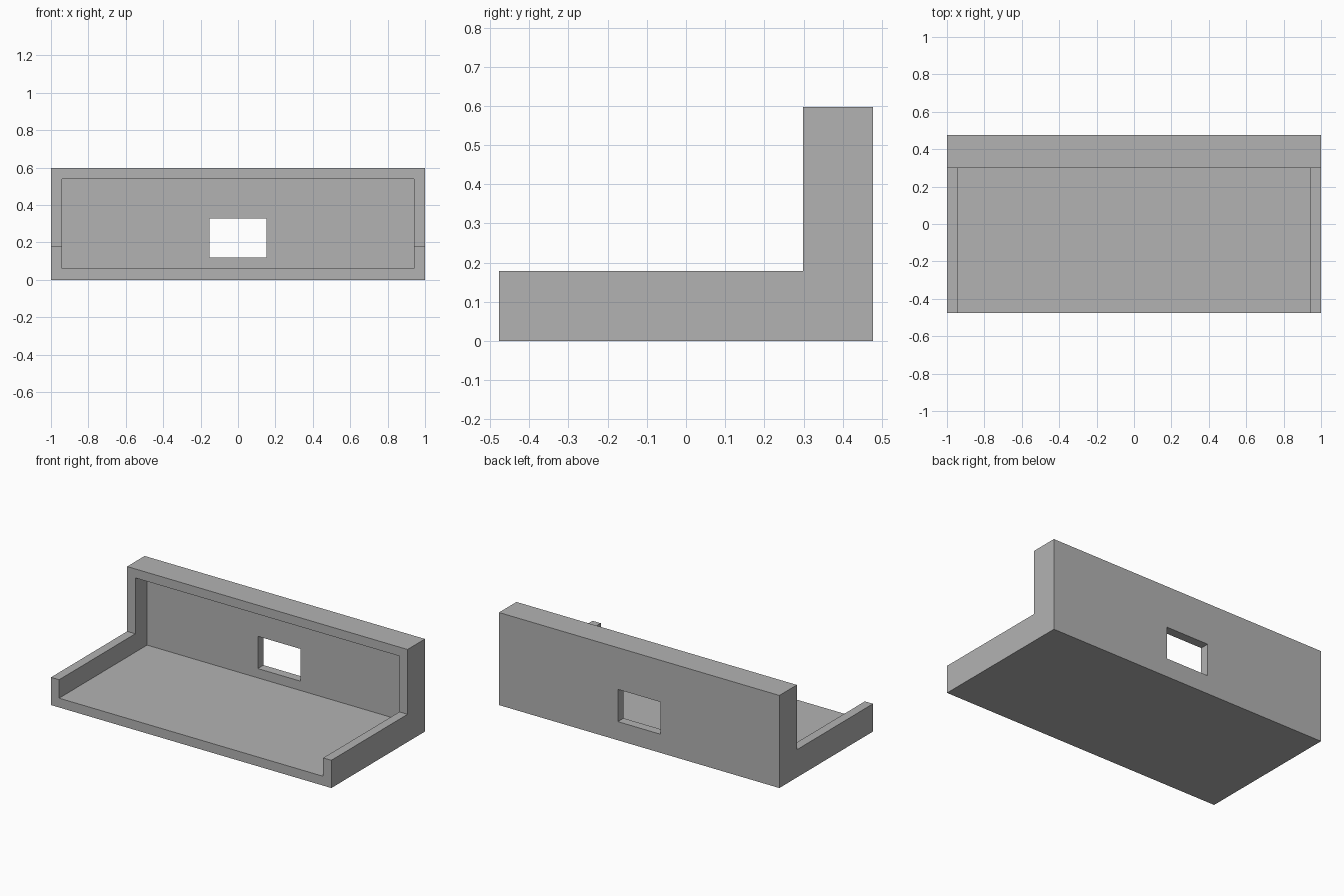
import bpy
import bmesh

default = bpy.data.objects.get("Cube")
if default:
    bpy.data.objects.remove(default, do_unlink=True)

# Overall sizes
HALF_W, HALF_D, HEIGHT = 1.0, 0.477, 0.597
LIP_H, STEP_Y, WALL = 0.179, 0.299, 0.058

grey = bpy.data.materials.new("plain grey")
grey.use_nodes = True
color = (0.45, 0.45, 0.45, 1.0)
grey.diffuse_color = color
grey.node_tree.nodes["Principled BSDF"].inputs["Base Color"].default_value = color


def extrude_profile(name, profile, half_width):
    """Extrude a (y, z) outline along x, centred on x = 0."""
    bm = bmesh.new()
    face = bm.faces.new([bm.verts.new((-half_width, y, z)) for y, z in profile])
    result = bmesh.ops.extrude_face_region(bm, geom=[face])
    moved = [v for v in result["geom"] if isinstance(v, bmesh.types.BMVert)]
    bmesh.ops.translate(bm, verts=moved, vec=(2 * half_width, 0, 0))
    bmesh.ops.recalc_face_normals(bm, faces=bm.faces)
    mesh = bpy.data.meshes.new(name)
    bm.to_mesh(mesh)
    bm.free()
    mesh.materials.append(grey)
    obj = bpy.data.objects.new(name, mesh)
    bpy.context.collection.objects.link(obj)
    return obj


def box_profile(y0, y1, z0, z1):
    return [(y0, z0), (y1, z0), (y1, z1), (y0, z1)]


def cut(target, cutter):
    """Subtract the cutter from the target, then remove it."""
    cutter.hide_render = True
    mod = target.modifiers.new(cutter.name, 'BOOLEAN')
    mod.operation = 'DIFFERENCE'
    mod.solver = 'EXACT'
    mod.object = cutter
    bpy.context.view_layer.update()
    graph = bpy.context.evaluated_depsgraph_get()
    mesh = bpy.data.meshes.new_from_object(target.evaluated_get(graph))
    target.modifiers.clear()
    target.data = mesh
    bpy.data.objects.remove(cutter, do_unlink=True)


# L-shaped body: low tray in front, tall hood at the back
housing = extrude_profile("housing", [
    (-HALF_D, 0), (HALF_D, 0), (HALF_D, HEIGHT),
    (STEP_Y, HEIGHT), (STEP_Y, LIP_H), (-HALF_D, LIP_H)], HALF_W)

# Hollow interior, open to the front
cut(housing, extrude_profile("interior_cutter", box_profile(
    -HALF_D - 0.2, HALF_D - WALL, WALL + 0.002, HEIGHT - WALL), HALF_W - WALL))

# Rectangular opening through the back wall
cut(housing, extrude_profile("window_cutter", box_profile(
    HALF_D - 2 * WALL, HALF_D + 0.2, 0.12, 0.328), 0.152))
